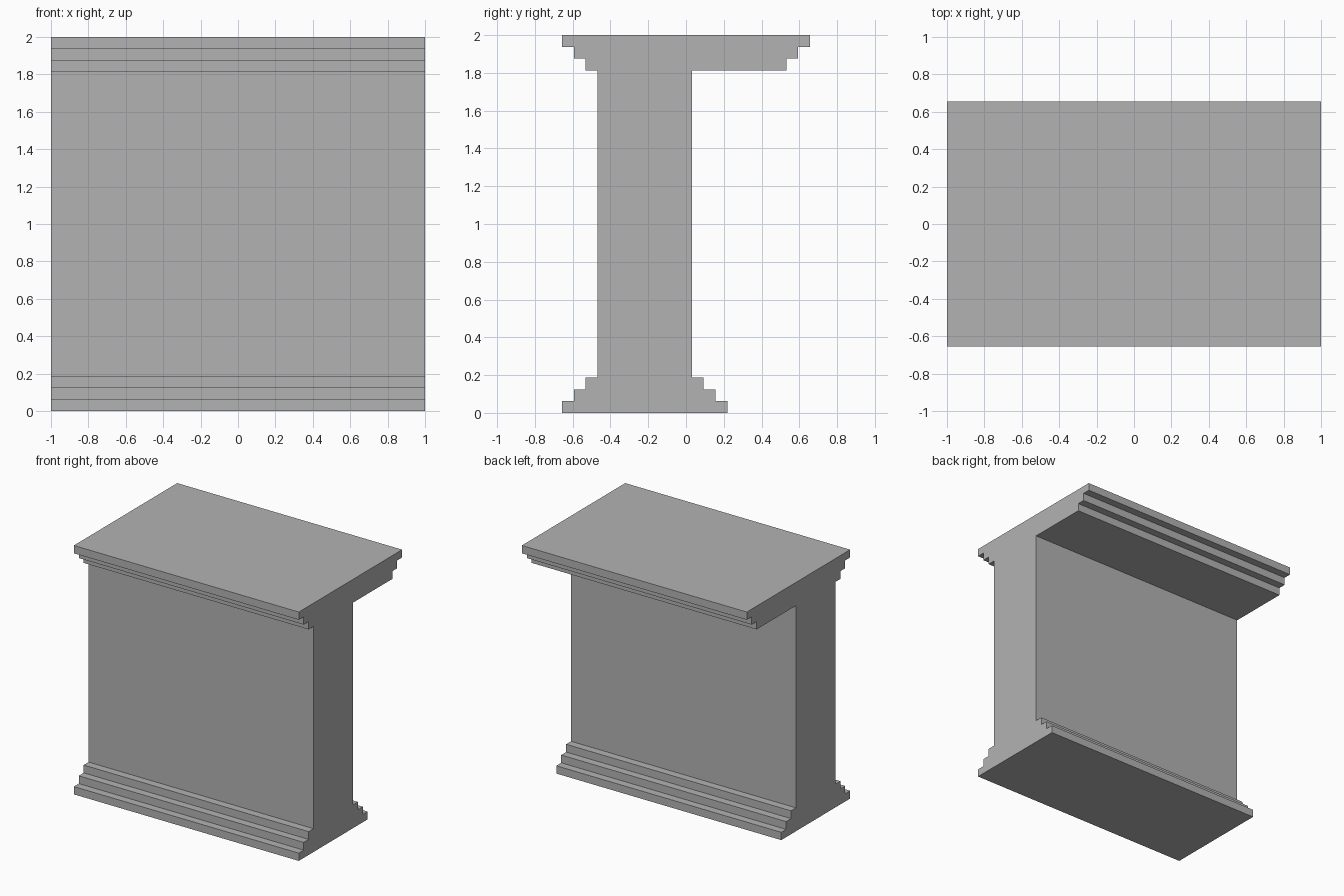
import bpy
import bmesh

cube = bpy.data.objects.get("Cube")
if cube:
    bpy.data.objects.remove(cube, do_unlink=True)

STEP = 1 / 16            # height and depth of every moulding step
HEIGHT = 2.0
HALF_WIDTH = 1.0
HALF_DEPTH = 10.5 * STEP
WALL_FRONT, WALL_BACK = -7.5 * STEP, 0.5 * STEP
SHELF_BACK = HALF_DEPTH - 2 * STEP   # underside of the deep rear ledge


def stairs(wall_y, side, rising):
    """Three moulding steps: narrowing upward at the base, widening at the top."""
    points = []
    for i in range(3):
        if rising:
            y = wall_y + side * (3 - i) * STEP
            points += [(y, i * STEP), (y, (i + 1) * STEP)]
        else:
            y = wall_y + side * (i + 1) * STEP
            z = HEIGHT - (3 - i) * STEP
            points += [(y, z), (y, z + STEP)]
    return points


# Side outline: front base, front cornice, rear cornice, rear base
front = ([*stairs(WALL_FRONT, -1, True), (WALL_FRONT, 3 * STEP),
          (WALL_FRONT, HEIGHT - 3 * STEP), *stairs(WALL_FRONT, -1, False)])
back = ([*stairs(WALL_BACK, 1, True), (WALL_BACK, 3 * STEP),
         (WALL_BACK, HEIGHT - 3 * STEP), *stairs(SHELF_BACK - STEP, 1, False)])
outline = front + back[::-1]

# Stone material
stone = bpy.data.materials.new("grey stone")
stone.use_nodes = True
colour = (0.45, 0.45, 0.45, 1)
stone.diffuse_color = colour
stone.node_tree.nodes["Principled BSDF"].inputs["Base Color"].default_value = colour

# Wall with stepped base and cornice, extruded across the width
bm = bmesh.new()
end = bm.faces.new([bm.verts.new((-HALF_WIDTH, y, z)) for y, z in outline])
extruded = bmesh.ops.extrude_face_region(bm, geom=[end], use_keep_orig=True)
moved = [g for g in extruded["geom"] if isinstance(g, bmesh.types.BMVert)]
bmesh.ops.translate(bm, vec=(2 * HALF_WIDTH, 0, 0), verts=moved)
bmesh.ops.recalc_face_normals(bm, faces=bm.faces)

mesh = bpy.data.meshes.new("stepped_wall")
bm.to_mesh(mesh)
bm.free()
mesh.materials.append(stone)
wall = bpy.data.objects.new("stepped_wall", mesh)
bpy.context.collection.objects.link(wall)
